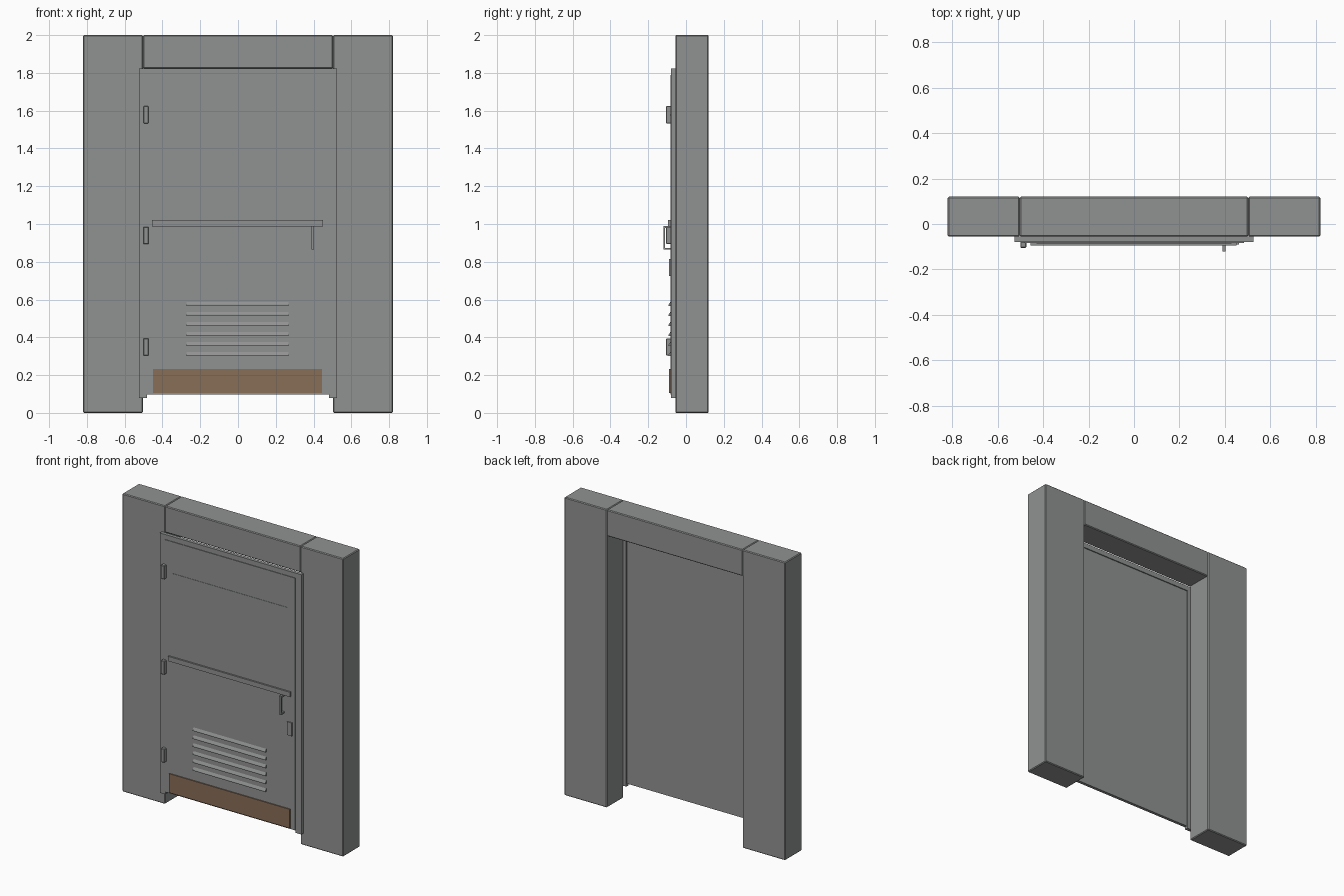
import bpy
import bmesh

if "Cube" in bpy.data.objects:
    bpy.data.objects.remove(bpy.data.objects["Cube"])


def make_material(name, rgb):
    m = bpy.data.materials.new(name)
    m.diffuse_color = (*rgb, 1)
    m.use_nodes = True
    m.node_tree.nodes["Principled BSDF"].inputs["Base Color"].default_value = m.diffuse_color
    return m


GREY = make_material("grey", (0.28, 0.288, 0.284))
BROWN = make_material("rust_brown", (0.25, 0.155, 0.095))


def finish(name, bm, mat, bevel=0):
    bmesh.ops.recalc_face_normals(bm, faces=bm.faces)
    mesh = bpy.data.meshes.new(name)
    bm.to_mesh(mesh)
    bm.free()
    mesh.materials.append(mat)
    ob = bpy.data.objects.new(name, mesh)
    bpy.context.collection.objects.link(ob)
    if bevel:
        mod = ob.modifiers.new("edge_bevel", "BEVEL")
        mod.width = bevel
        mod.segments = 1
    return ob


def box(name, x, y, z, mat=GREY, bevel=0):
    """Box from (min, max) pairs on each axis."""
    bm = bmesh.new()
    bmesh.ops.create_cube(bm, size=1)
    for v in bm.verts:
        v.co = [r[0] if c < 0 else r[1] for c, r in zip(v.co, (x, y, z))]
    return finish(name, bm, mat, bevel)


def prism(name, profile, x0, x1, mat=GREY):
    """Profile of (y, z) points extruded along x."""
    bm = bmesh.new()
    face = bm.faces.new([bm.verts.new((x0, y, z)) for y, z in profile])
    ext = bmesh.ops.extrude_face_region(bm, geom=[face])["geom"]
    for v in ext:
        if isinstance(v, bmesh.types.BMVert):
            v.co.x = x1
    return finish(name, bm, mat)


# Wall piers and lintel
WALL = (-0.056, 0.12)
box("wall_left", (-0.82, -0.503), WALL, (0, 2), bevel=0.005)
box("wall_right", (0.503, 0.82), WALL, (0, 2), bevel=0.005)
box("lintel", (-0.503, 0.503), WALL, (1.823, 2), bevel=0.005)

# Door frame: two jambs and a head
FRAME = (-0.079, -0.056)
box("frame_left", (-0.525, -0.483), FRAME, (0.08, 1.79))
box("frame_right", (0.483, 0.525), FRAME, (0.08, 1.79))
box("frame_head", (-0.525, 0.525), FRAME, (1.79, 1.823))

# Door leaf with a thin trim line across the upper part
FACE = -0.083
box("door_leaf", (-0.483, 0.483), (FACE, -0.063), (0.098, 1.79))
box("trim_line", (-0.43, 0.43), (FACE - 0.002, FACE), (1.575, 1.579))

# Kick plate
box("kick_plate", (-0.45, 0.446), (FACE - 0.007, FACE), (0.105, 0.232), BROWN)

# Cross bar
box("cross_bar", (-0.455, 0.45), (-0.094, FACE), (0.988, 1.02))

# Louvre slats
for i in range(6):
    z = 0.567 - 0.0532 * i
    prism(f"louvre_{i + 1}",
          [(FACE, z), (-0.092, z), (-0.092, z + 0.006), (FACE, z + 0.021)],
          -0.272, 0.268)

# Hinges
for i, z in enumerate((0.303, 0.893, 1.533)):
    box(f"hinge_{i + 1}", (-0.5, -0.474), (-0.105, -0.078), (z, z + 0.092), bevel=0.003)

# Pull handle and latch plate
prism("pull_handle", [(FACE, 0.99), (-0.12, 0.99), (-0.12, 0.864), (FACE, 0.864),
                      (FACE, 0.874), (-0.11, 0.874), (-0.11, 0.978), (FACE, 0.978)],
      0.389, 0.402)
box("latch_plate", (0.425, 0.461), (-0.09, FACE), (0.726, 0.815))
